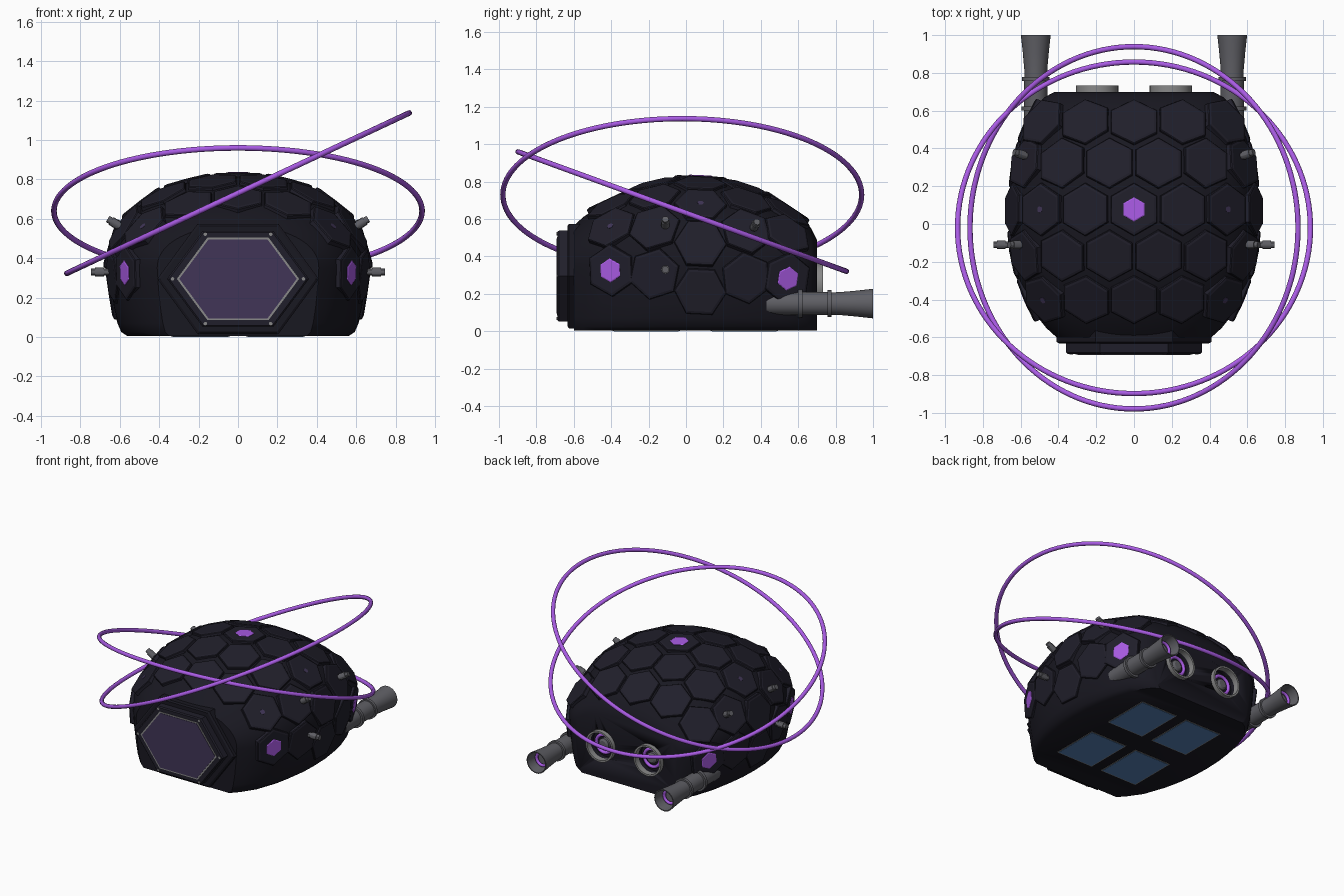
import bpy, bmesh, math
from mathutils import Vector, Matrix

if "Cube" in bpy.data.objects:
    bpy.data.objects.remove(bpy.data.objects["Cube"])


def material(name, r, g, b):
    m = bpy.data.materials.new(name)
    m.diffuse_color = (r, g, b, 1)
    m.use_nodes = True
    m.node_tree.nodes["Principled BSDF"].inputs["Base Color"].default_value = m.diffuse_color
    return m


SHELL = material("shell_black", .0095, .0090, .0150)
TILE = material("tile_charcoal", .0145, .0135, .0235)
PURPLE = material("bright_purple", .40, .105, .78)
INDIGO = material("dark_indigo", .052, .036, .095)
GRAY = material("engine_gray", .115, .115, .13)
STEEL = material("light_steel", .25, .25, .25)
BLUE = material("panel_blue", .09, .22, .47)


def finish(name, bm, mat, angle=30):
    bmesh.ops.recalc_face_normals(bm, faces=bm.faces)
    me = bpy.data.meshes.new(name)
    bm.to_mesh(me)
    bm.free()
    me.materials.append(mat)
    ob = bpy.data.objects.new(name, me)
    bpy.context.collection.objects.link(ob)
    bpy.ops.object.select_all(action='DESELECT')
    ob.select_set(True)
    bpy.context.view_layer.objects.active = ob
    bpy.ops.object.shade_smooth_by_angle(angle=math.radians(angle))
    return ob


def loft(bm, rings):
    # closed skin through matching rings, capped at both ends
    rows = [[bm.verts.new(p) for p in ring] for ring in rings]
    n = len(rows[0])
    for a, b in zip(rows, rows[1:]):
        for i in range(n):
            bm.faces.new((a[i], a[(i + 1) % n], b[(i + 1) % n], b[i]))
    bm.faces.new(rows[0])
    bm.faces.new(rows[-1])


def frame(pos, axis, up):
    # local z along axis, local x close to up
    n = Vector(axis).normalized()
    u = Vector(up)
    u = (u - n * u.dot(n)).normalized()
    v = n.cross(u)
    return Matrix.Translation(pos) @ Matrix((u, v, n)).transposed().to_4x4()


def prism(bm, mat4, layers, sides=6):
    # layers: (radius along local x, radius along local y, height)
    loft(bm, [[mat4 @ Vector((rx * math.cos(i * math.tau / sides),
                              ry * math.sin(i * math.tau / sides), h))
               for i in range(sides)] for rx, ry, h in layers])


def lathe(name, pos, axis, profile, mat, sides=32):
    bm = bmesh.new()
    up = (0, 0, 1) if abs(axis[2]) < .9 else (1, 0, 0)
    prism(bm, frame(pos, axis, up), [(max(r, .0005), max(r, .0005), h) for r, h in profile], sides)
    return finish(name, bm, mat)


def ring(name, pos, rot, major, minor, mat, segs=96, sides=12):
    bpy.ops.mesh.primitive_torus_add(location=pos, rotation=rot, major_radius=major, minor_radius=minor,
                                     major_segments=segs, minor_segments=sides)
    ob = bpy.context.object
    ob.name = name
    ob.data.materials.append(mat)
    bpy.ops.object.shade_smooth_by_angle(angle=math.radians(60))


# Shell: cross-sections along y as (y, half width, height)
SECTIONS = [(-.60, .41, .565), (-.55, .465, .61), (-.45, .545, .68), (-.30, .608, .75), (-.20, .633, .785),
            (-.08, .653, .81), (.05, .658, .82), (.18, .653, .81), (.30, .635, .78), (.42, .607, .735),
            (.55, .56, .66), (.62, .52, .605), (.67, .475, .55), (.70, .42, .49)]
LOWER = [(.985, .25), (.96, .15), (.93, .07), (.90, .025), (.85, .004)]


def half_section(y):
    y = min(max(y, -.6), .7)
    for a, b in zip(SECTIONS, SECTIONS[1:]):
        if y <= b[0]:
            t = (y - a[0]) / (b[0] - a[0])
            w, h = a[1] + t * (b[1] - a[1]), a[2] + t * (b[2] - a[2])
            break
    pts, e = [], 2 / 2.15
    for i in range(21):
        a = i / 20 * math.pi / 2
        pts.append(Vector((w * math.sin(a) ** e, y, .35 + (h - .35) * max(0, math.cos(a)) ** e)))
    return pts + [Vector((w * f, y, z)) for f, z in LOWER]


def surface(y, s):
    # point at arc length s from the ridge
    left, side = abs(s), (-1 if s < 0 else 1)
    pts = half_section(y)
    for a, b in zip(pts, pts[1:]):
        d = (b - a).length
        if left <= d:
            break
        left -= d
    p = a + (b - a) * (left / d)
    return Vector((p.x * side, p.y, p.z))


bm = bmesh.new()
rings = []
for sec in SECTIONS:
    h = half_section(sec[0])
    rings.append(h + [Vector((-p.x, p.y, p.z)) for p in reversed(h[1:])])
loft(bm, rings)
shell = finish("shell", bm, SHELL, 40)

# Hexagonal armour tiles wrapped over the shell, with lit and dim cells
tiles, lit, dim = bmesh.new(), bmesh.new(), bmesh.new()
ROWS = [(-2, -.40, .255, 3), (-1, -.168, .26, 3.5), (0, .077, .26, 4), (1, .322, .26, 3.5), (2, .54, .26, 3)]
for k, y, pitch, last in ROWS:
    for n in range(int(2 * last) + 1):
        j = n - last
        s = j * pitch
        du = surface(y + .05, s) - surface(y - .05, s)
        dv = surface(y, s + .05) - surface(y, s - .05)
        m = frame(surface(y, s), dv.cross(du), du)
        R = .141
        prism(tiles, m, [(R, R, -.04), (R, R, .003), (R * .97, R * .97, .008), (R * .87, R * .87, .012)])
        if (k, j) == (0, 0) or (abs(k) == 2 and abs(j) == 3):
            prism(lit, m, [(.064, .064, .0), (.064, .064, .014), (.058, .058, .017)])
        elif k in (0, -2) and abs(j) == 2:
            prism(dim, m, [(.018, .018, .0), (.018, .018, .0135)])
finish("armour_tiles", tiles, TILE, 10)
finish("lit_cells", lit, PURPLE, 10)
finish("dim_cells", dim, INDIGO, 10)

# Front hatch: stacked hexagons, window and corner bolts
for name, mat, layers in [
        ("hatch_base", SHELL, [(.41, .323, -.05), (.41, .323, .025), (.395, .311, .033)]),
        ("hatch_frame", TILE, [(.36, .28, .0), (.36, .28, .08), (.35, .272, .088)]),
        ("window_rim", STEEL, [(.31, .242, .08), (.31, .242, .091)]),
        ("window", INDIGO, [(.298, .232, .085), (.298, .232, .0935)])]:
    bm = bmesh.new()
    prism(bm, frame((0, -.60, .295), (0, -1, 0), (1, 0, 0)), layers)
    finish(name, bm, mat, 10)
bm = bmesh.new()
for i in range(6):
    a = i * math.pi / 3
    prism(bm, frame((.332 * math.cos(a), -.683, .295 + .262 * math.sin(a)), (0, -1, 0), (1, 0, 0)),
          [(.009, .009, 0), (.009, .009, .009)], 10)
finish("hatch_bolts", bm, STEEL)

# Two tilted orbit rings
ring("orbit_ring_side_tilt", (0, -.02, .73), (0, math.radians(-25.1), 0), .959, .0142, PURPLE, 128)
ring("orbit_ring_front_tilt", (0, -.02, .64), (math.radians(-20), 0, 0), .934, .0142, PURPLE, 128)

TURN = (math.pi / 2, 0, 0)
for side, tag in ((-1, "left"), (1, "right")):
    # Side thruster with flanges and flared bell
    x = side * .52
    lathe("thruster_" + tag, (x, 0, .148), (0, 1, 0),
          [(0, .43), (.062, .43), (.062, .60), (.076, .60), (.076, .622), (.062, .622), (.062, .757),
           (.072, .757), (.072, .778), (.06, .778), (.061, .82), (.069, .91), (.079, 1.0),
           (.072, 1.0), (.058, .90), (0, .90)], GRAY)
    ring("thruster_glow_" + tag, (x, .93, .148), TURN, .046, .011, PURPLE, 32)
    # Rear engine port: recess cut in the shell, rim, glow ring and hub
    x = side * .195
    cutter = lathe("port_cutter_" + tag, (x, 0, .25), (0, 1, 0), [(.1, .655), (.1, .8)], SHELL, 40)
    cutter.hide_render = True
    cutter.hide_set(True)
    cut = shell.modifiers.new("port_" + tag, 'BOOLEAN')
    cut.operation, cut.object, cut.solver = 'DIFFERENCE', cutter, 'EXACT'
    bm = bmesh.new()
    prof = [(.099, .69), (.112, .69), (.112, .732), (.099, .732)]
    loops = [[bm.verts.new((x + r * math.cos(i * math.tau / 40), y, .25 + r * math.sin(i * math.tau / 40)))
              for i in range(40)] for r, y in prof]
    for a, b in zip(loops, loops[1:] + loops[:1]):
        for i in range(40):
            bm.faces.new((a[i], a[(i + 1) % 40], b[(i + 1) % 40], b[i]))
    finish("port_rim_" + tag, bm, STEEL)
    ring("port_glow_" + tag, (x, .672, .25), TURN, .064, .012, PURPLE, 40)
    lathe("port_hub_" + tag, (x, 0, .25), (0, 1, 0), [(.04, .64), (.04, .68), (.025, .69), (0, .69)], GRAY)
    # Sensor pegs on the flank
    for name, pos, axis in (("low", (.65, -.11, .33), (1, 0, 0)),
                            ("high", (.58, -.11, .55), (.82, 0, .5)),
                            ("rear", (.555, .355, .54), (.8, .25, .45))):
        lathe("sensor_%s_%s" % (name, tag), (side * pos[0], pos[1], pos[2]), (side * axis[0], axis[1], axis[2]),
              [(0, -.03), (.018, -.03), (.018, .03), (.023, .03), (.023, .075), (.018, .075), (.018, .095),
               (0, .095)], GRAY, 12)
    # Underside panels with thin frames
    for end, place in ((-1, "front"), (1, "rear")):
        for part, mat, w, l, z in (("frame", STEEL, .15, .18, .002), ("panel", BLUE, .142, .172, 0)):
            bm = bmesh.new()
            bmesh.ops.create_cube(bm, size=1, matrix=Matrix.Translation((side * .19, .05 + end * .262, z + .004))
                                  @ Matrix.Diagonal((2 * w, 2 * l, .008, 1)))
            finish("belly_%s_%s_%s" % (part, place, tag), bm, mat)
